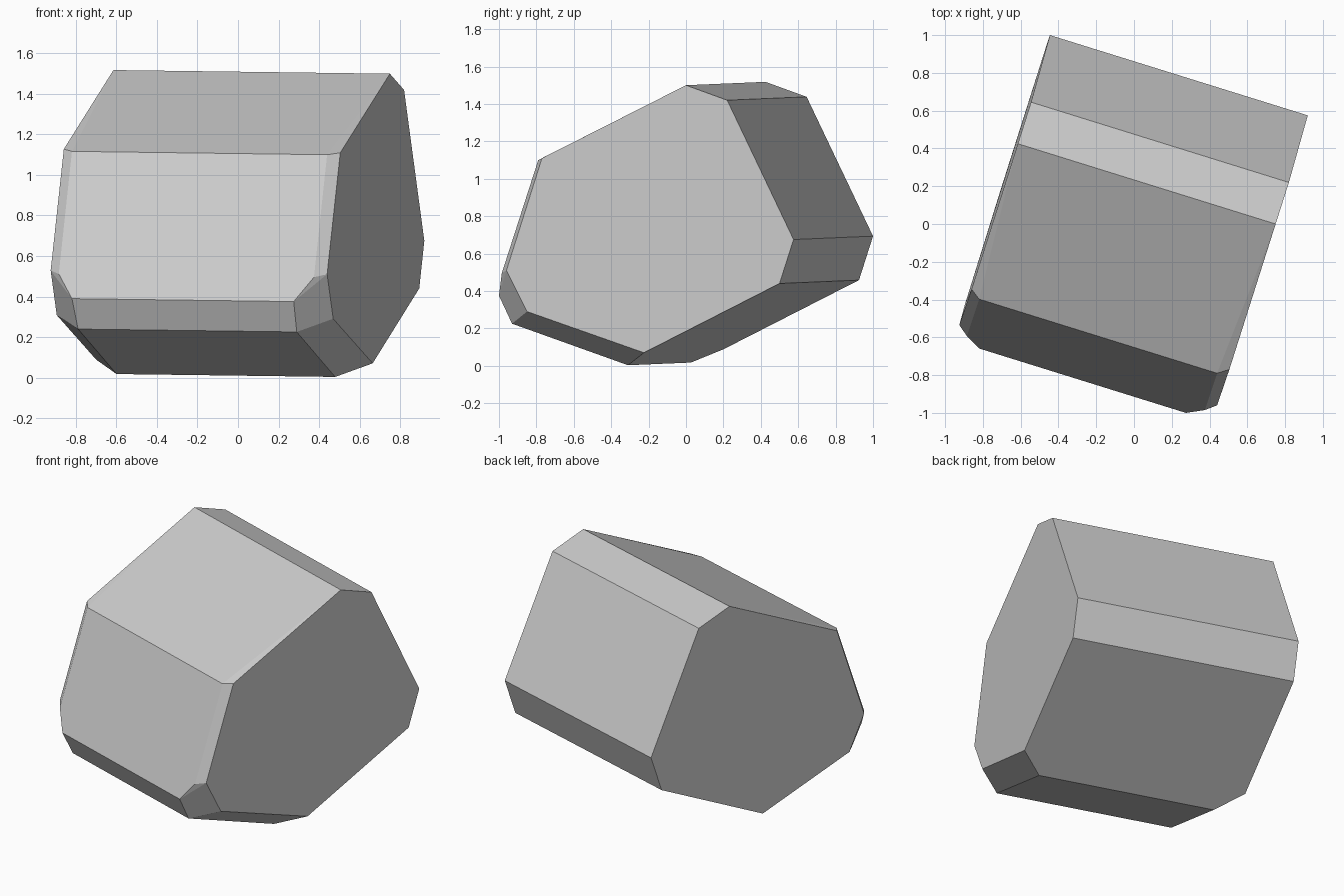
import bpy
import bmesh
import math
from mathutils import Vector

cube = bpy.data.objects.get("Cube")
if cube:
    bpy.data.objects.remove(cube, do_unlink=True)

# Plain grey surface
grey = bpy.data.materials.new("light_grey")
grey.use_nodes = True
colour = (0.6, 0.6, 0.6, 1)
grey.diffuse_color = colour
grey.node_tree.nodes["Principled BSDF"].inputs["Base Color"].default_value = colour

# Outline of the right end, repeated at the left end
end_outline = [
    (0.75, 0.0, 1.50), (0.82, 0.22, 1.42), (0.92, 0.575, 0.675), (0.895, 0.5, 0.44),
    (0.665, -0.225, 0.07), (0.47, -0.85, 0.29), (0.44, -0.96, 0.51), (0.505, -0.77, 1.11),
]
# Corners of the chamfered front and bottom; each runs a shorter way along the block
chamfer_corners = [
    ((0.44, -0.79, 1.10), 0.923), ((0.375, -0.985, 0.495), 0.923),
    ((0.275, -1.0, 0.375), 0.802), ((0.29, -0.93, 0.225), 0.791),
    ((0.48, -0.31, 0.003), 0.791),
]
along = Vector((-1.365, 0.425, 0.018))

bm = bmesh.new()
for corner, length in [(p, 1.0) for p in end_outline] + chamfer_corners:
    bm.verts.new(corner)
    bm.verts.new(Vector(corner) + along * length)

# Faceted solid block, with flat facets merged
bmesh.ops.convex_hull(bm, input=bm.verts)
bmesh.ops.dissolve_limit(bm, angle_limit=math.radians(5), verts=bm.verts, edges=bm.edges)
bmesh.ops.recalc_face_normals(bm, faces=bm.faces)

mesh = bpy.data.meshes.new("faceted_block")
bm.to_mesh(mesh)
bm.free()
mesh.materials.append(grey)
block = bpy.data.objects.new("faceted_block", mesh)
bpy.context.collection.objects.link(block)
